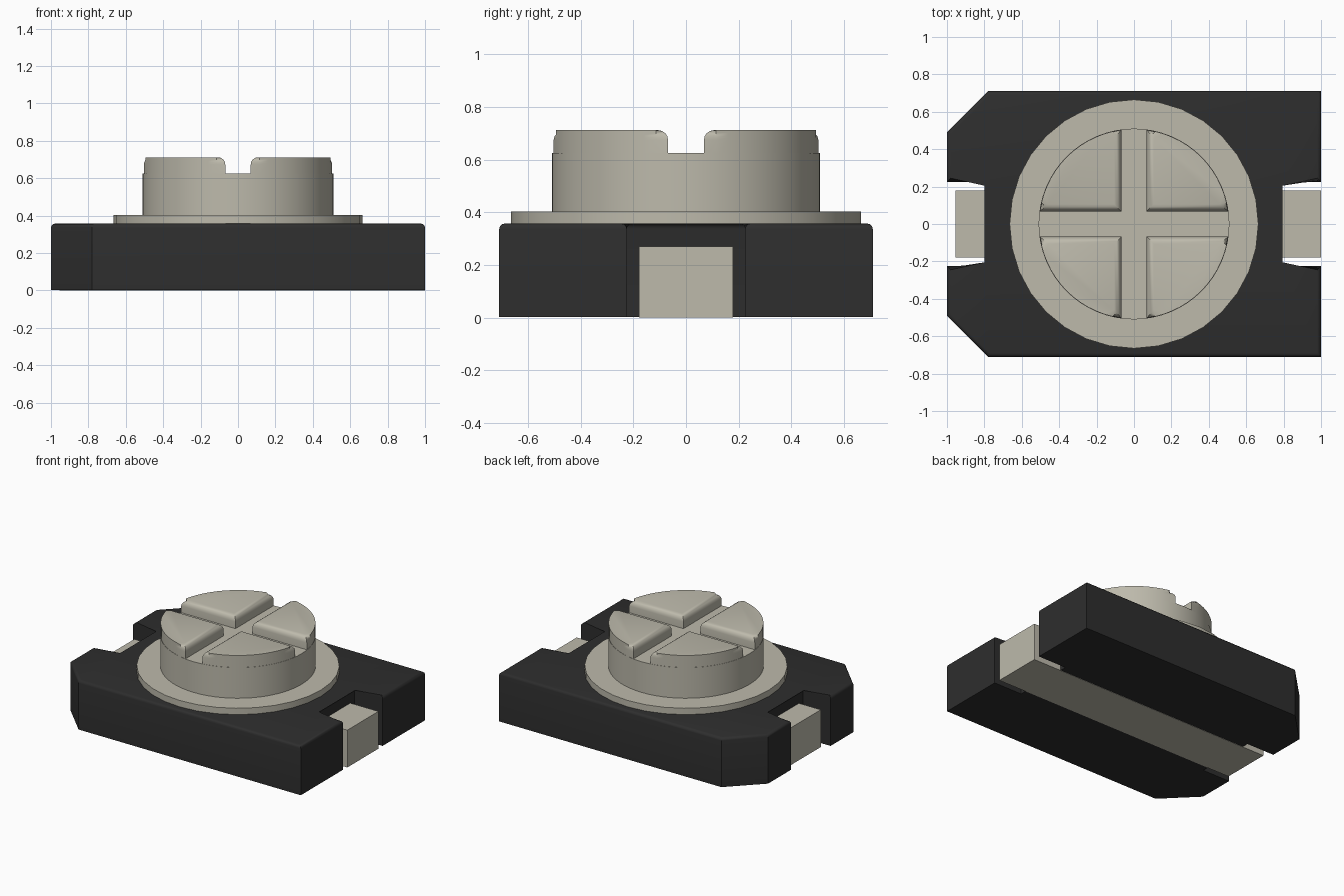
import bpy, bmesh, math

cube = bpy.data.objects.get("Cube")
if cube:
    bpy.data.objects.remove(cube, do_unlink=True)


def material(name, rgb):
    m = bpy.data.materials.new(name)
    m.use_nodes = True
    m.diffuse_color = (*rgb, 1)
    bsdf = m.node_tree.nodes["Principled BSDF"]
    bsdf.inputs["Base Color"].default_value = (*rgb, 1)
    bsdf.inputs["Roughness"].default_value = 0.6
    return m


BLACK = material("black plastic", (0.027, 0.027, 0.027))
METAL = material("pale metal", (0.51, 0.49, 0.41))


def prism(name, outline, z0, z1, mat, bevel=0, segments=3, smooth=True):
    """Extrude a counter-clockwise outline upwards and round its top rim."""
    bm = bmesh.new()
    base = bm.faces.new([bm.verts.new((x, y, z0)) for x, y in outline])
    top = [bm.verts.new((x, y, z1)) for x, y in outline]
    low = list(base.verts)
    n = len(top)
    for i in range(n):
        j = (i + 1) % n
        bm.faces.new((low[i], low[j], top[j], top[i]))
    cap = bm.faces.new(top)
    base.normal_flip()
    if bevel:
        bmesh.ops.bevel(bm, geom=list(cap.edges), offset=bevel, segments=segments,
                        profile=0.5, affect='EDGES', clamp_overlap=True)
    bmesh.ops.recalc_face_normals(bm, faces=bm.faces)
    mesh = bpy.data.meshes.new(name)
    bm.to_mesh(mesh)
    bm.free()
    mesh.materials.append(mat)
    obj = bpy.data.objects.new(name, mesh)
    bpy.context.collection.objects.link(obj)
    if smooth:
        bpy.ops.object.select_all(action='DESELECT')
        obj.select_set(True)
        bpy.context.view_layer.objects.active = obj
        bpy.ops.object.shade_smooth_by_angle(angle=math.radians(32))
    return obj


def circle(r, n):
    return [(r * math.cos(2 * math.pi * i / n), r * math.sin(2 * math.pi * i / n))
            for i in range(n)]


# Housing: notched at both ends, with two clipped corners on the -x end
half = [(1, 0.225), (1, 0.71), (-0.78, 0.71), (-1, 0.49), (-1, 0.225), (-0.78, 0.225)]
outline = [(0.775, 0.225)] + half
outline += [(x, -y) for x, y in reversed(outline)]
prism("housing", outline, 0.002, 0.357, BLACK, bevel=0.02)

# Contact bar running underneath and showing in both notches
prism("contact_bar", [(-0.955, -0.178), (1, -0.178), (1, 0.178), (-0.955, 0.178)],
      0, 0.27, METAL, smooth=False)

# Flange and rotor drum
prism("flange", circle(0.665, 32), 0.34, 0.403, METAL)
prism("rotor_drum", circle(0.51, 64), 0.39, 0.625, METAL)

# Four raised pads that leave a cross-shaped slot between them
SLOT, R = 0.068, 0.508
start = math.asin(SLOT / R)
sector = [(SLOT, SLOT)]
for i in range(15):
    a = start + (math.pi / 2 - 2 * start) * i / 14
    sector.append((R * math.cos(a), R * math.sin(a)))
for k in range(4):
    c, s = round(math.cos(k * math.pi / 2)), round(math.sin(k * math.pi / 2))
    prism(f"rotor_pad_{k + 1}", [(c * x - s * y, s * x + c * y) for x, y in sector],
          0.61, 0.712, METAL, bevel=0.045, segments=4)
